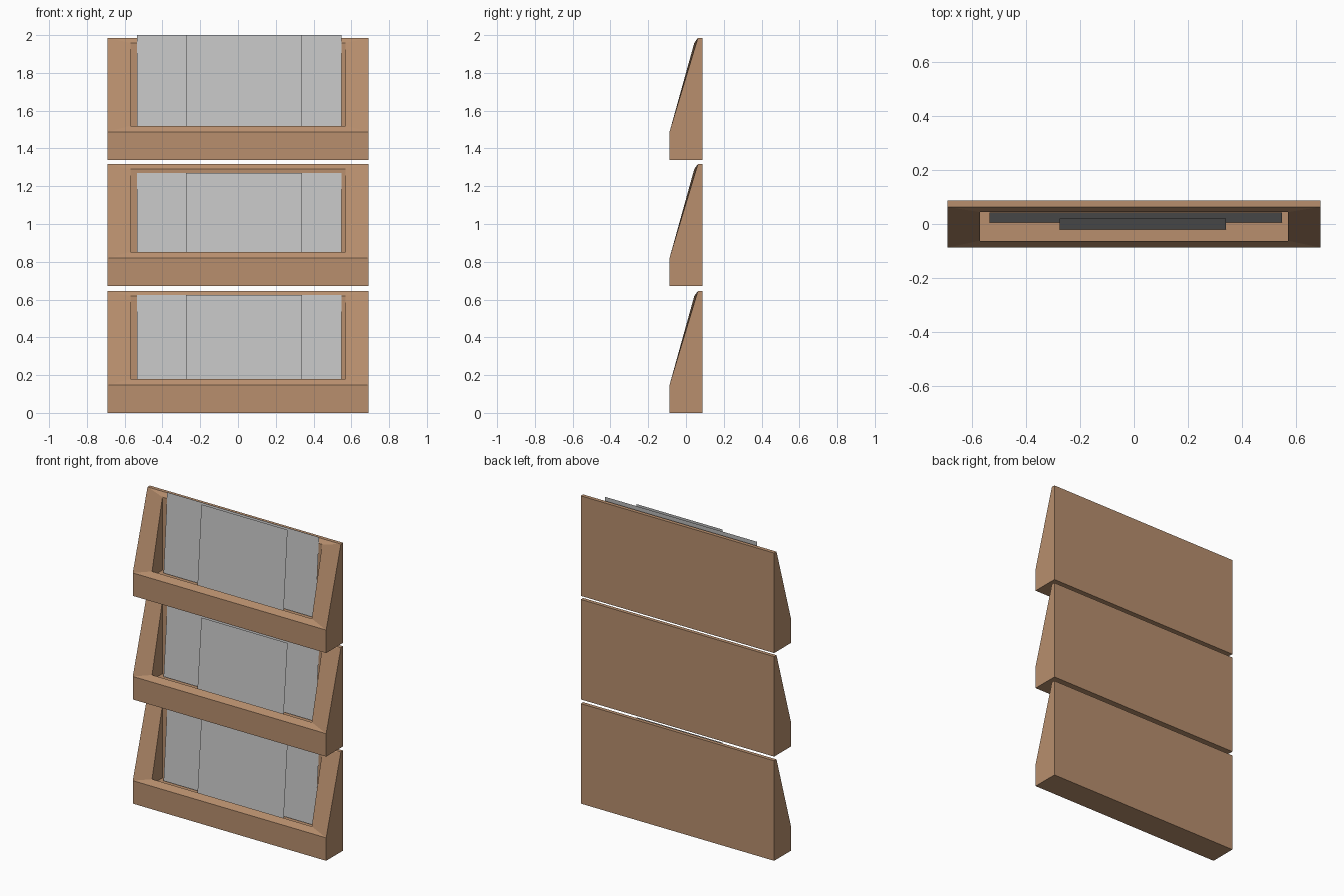
import bpy

if "Cube" in bpy.data.objects:
    bpy.data.objects.remove(bpy.data.objects["Cube"])


def material(name, color):
    m = bpy.data.materials.new(name)
    m.diffuse_color = (*color, 1)
    m.use_nodes = True
    m.node_tree.nodes["Principled BSDF"].inputs["Base Color"].default_value = m.diffuse_color
    return m


WOOD = material("light brown wood", (0.48, 0.275, 0.155))
PAPER = material("light grey sheet", (0.56, 0.56, 0.56))

HALF, INNER = 0.69, 0.57      # half widths of the box and of its pocket
FLOOR = 0.148                 # pocket floor height


def build(name, verts, faces, mat):
    me = bpy.data.meshes.new(name)
    me.from_pydata(verts, [], faces)
    me.materials.append(mat)
    ob = bpy.data.objects.new(name, me)
    bpy.context.collection.objects.link(ob)
    return ob


def box(name, z):
    # side profile: bottom front, lip, slope top, back top, back bottom
    profile = [(-0.087, 0), (-0.087, 0.148), (0.063, 0.645), (0.087, 0.645), (0.087, 0)]
    # pocket: lip edge, upper edge, floor back, floor front
    pocket = [(-0.062, 0.18), (0.044, 0.619), (0.044, FLOOR), (-0.062, FLOOR)]
    v = [(x, y, z + h) for x in (-HALF, HALF) for y, h in profile]
    v += [(x, y, z + h) for x in (-INNER, INNER) for y, h in pocket]
    f = [(4, 3, 2, 1, 0), (5, 6, 7, 8, 9)]                 # ends
    f += [(i, (i + 1) % 5, (i + 1) % 5 + 5, i + 5)[::-1] for i in (0, 2, 3, 4)]
    f += [(1, 6, 14, 10), (6, 7, 15, 14), (7, 2, 11, 15), (2, 1, 10, 11)]  # rim
    f += [(10, 11, 12, 13), (17, 16, 15, 14),              # pocket sides
          (11, 15, 16, 12), (12, 16, 17, 13), (13, 17, 14, 10)]
    ob = build(name, v, f, WOOD)
    # consistent outward normals
    import bmesh
    bm = bmesh.new()
    bm.from_mesh(ob.data)
    bmesh.ops.recalc_face_normals(bm, faces=bm.faces)
    bm.to_mesh(ob.data)
    bm.free()


def sheet(name, x0, x1, y0, y1, z0, z1):
    # thin leaning sheet
    build(name, [(x0, y0, z0), (x1, y0, z0), (x1, y1, z1), (x0, y1, z1)],
          [(0, 1, 2, 3)], PAPER)


# three stacked display pockets, each with two leaning sheets
for n, (z, top) in enumerate([(0, 0.625), (0.672, 1.27), (1.34, 2.0)], 1):
    box(f"wall_pocket_{n}", z)
    sheet(f"wide_sheet_{n}", -0.535, 0.548, 0.006, 0.043, z + 0.153, top)
    sheet(f"narrow_sheet_{n}", -0.275, 0.34, -0.02, 0.02, z + 0.153, top)
